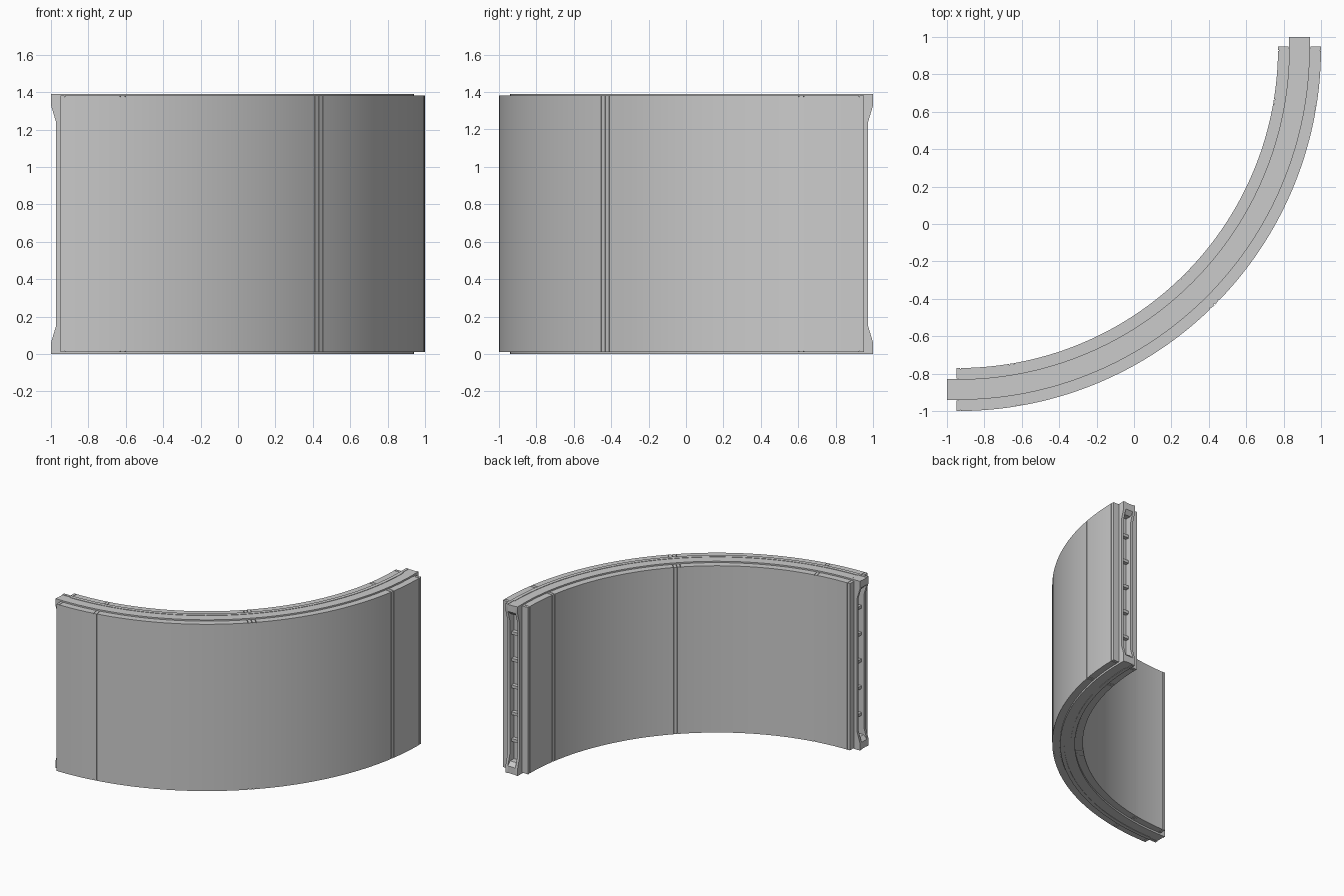
import bpy, bmesh
from math import sin, cos, radians, ceil

if "Cube" in bpy.data.objects:
    bpy.data.objects.remove(bpy.data.objects["Cube"])

CX, CY = -0.94, 0.94          # centre of the quarter arc
R_IN, R_MID, R_OUT = 1.71, 1.825, 1.94
HALF_CORE = 0.055
TOP = 1.39


def finish(name, bm):
    bmesh.ops.recalc_face_normals(bm, faces=bm.faces[:])
    me = bpy.data.meshes.new(name)
    bm.to_mesh(me)
    bm.free()
    ob = bpy.data.objects.new(name, me)
    bpy.context.collection.objects.link(ob)
    bpy.ops.object.select_all(action='DESELECT')
    ob.select_set(True)
    bpy.context.view_layer.objects.active = ob
    bpy.ops.object.shade_smooth_by_angle(angle=radians(20))
    return ob


def place(a, r, t, z):
    """Point at arc angle a (deg), radius r, pushed t along the tangent."""
    a = radians(a)
    return (CX + r * sin(a) + t * cos(a), CY - r * cos(a) + t * sin(a), z)


def sweep(name, profile, a0, a1, ext0=0.0, ext1=0.0):
    """Sweep an (r, z) profile along the arc, with optional straight ends."""
    n = max(1, ceil((a1 - a0) / 1.5))
    stations = [(a0 + (a1 - a0) * i / n, 0) for i in range(n + 1)]
    if ext0:
        stations.insert(0, (a0, -ext0))
    if ext1:
        stations.append((a1, ext1))
    bm = bmesh.new()
    rings = [[bm.verts.new(place(a, r, t, z)) for r, z in profile] for a, t in stations]
    m = len(profile)
    for p, q in zip(rings, rings[1:]):
        for j in range(m):
            k = (j + 1) % m
            bm.faces.new((p[j], p[k], q[k], q[j]))
    bm.faces.new(rings[0])
    bm.faces.new(rings[-1])
    return finish(name, bm)


def end_plate(name, side, r0, r1, outline):
    """Extrude a (t, z) outline from r0 to r1 at one end of the wall."""
    bm = bmesh.new()
    a, s = (0, -1) if side == 'left' else (90, 1)
    rings = [[bm.verts.new(place(a, r, s * t, z)) for t, z in outline] for r in (r0, r1)]
    m = len(outline)
    for j in range(m):
        k = (j + 1) % m
        bm.faces.new((rings[0][j], rings[0][k], rings[1][k], rings[1][j]))
    bm.faces.new(rings[0])
    bm.faces.new(rings[1])
    return finish(name, bm)


def rect(a0, a1, z0, z1):
    return [(a0, z0), (a1, z0), (a1, z1), (a0, z1)]


# Core with a shallow slot along its top and bottom
c0, c1 = R_MID - HALF_CORE, R_MID + HALF_CORE
s0, s1, d = R_MID - 0.025, R_MID + 0.025, 0.003
core = [(c0, 0), (s0, 0), (s0, d), (s1, d), (s1, 0), (c1, 0),
        (c1, TOP), (s1, TOP), (s1, TOP - d), (s0, TOP - d), (s0, TOP), (c0, TOP)]
sweep("core", core, 0.6, 89.4)

# Inner and outer cladding: backing, then panels and joint strips with fine seams
seams = [0, 0.4, 9.2, 10.0, 44.1, 45, 45.9, 80.0, 80.8, 89.6, 90]
gap, lip = 0.06, 0.005
for label, ra, rb, ba, bb in (
        ("inner", R_IN, c0 - lip, R_IN + 0.006, c0 + 0.002),
        ("outer", c1 + lip, R_OUT, c1 - 0.002, R_OUT - 0.006)):
    sweep(label + "_backing", rect(ba, bb, 0.016, 1.374), 0, 90)
    last = len(seams) - 2
    for i, (a, b) in enumerate(zip(seams, seams[1:])):
        kind = "panel" if b - a > 2 else "joint_strip"
        first_end, last_end = i == 0, i == last
        sweep(f"{label}_{kind}_{i}", rect(ra, rb, 0.011, 1.381),
              a if first_end else a + gap, b if last_end else b - gap,
              0.01 if first_end else 0, 0.01 if last_end else 0)

# End connectors: flared side flanges, closing blocks and small clips
flange = [(-0.03, 0), (0.06, 0), (0.06, 0.06), (0.033, 0.15),
          (0.033, TOP - 0.15), (0.06, TOP - 0.06), (0.06, TOP), (-0.03, TOP)]
w = 0.021
for side in ("left", "right"):
    end_plate(side + "_flange_inner", side, c0, c0 + w, flange)
    end_plate(side + "_flange_outer", side, c1 - w, c1, flange)
    low = [(-0.03, d), (0.06, d), (0.06, 0.06), (0.03, 0.09), (-0.03, 0.09)]
    end_plate(side + "_block_bottom", side, c0 + w, c1 - w, low)
    end_plate(side + "_block_top", side, c0 + w, c1 - w, [(t, TOP - z) for t, z in low])
    for i in range(5):
        z = TOP / 2 + (i - 2) * 0.22
        end_plate(f"{side}_clip_{i}", side, c0 + w, c1 - w, rect(-0.03, 0.012, z - 0.012, z + 0.012))
